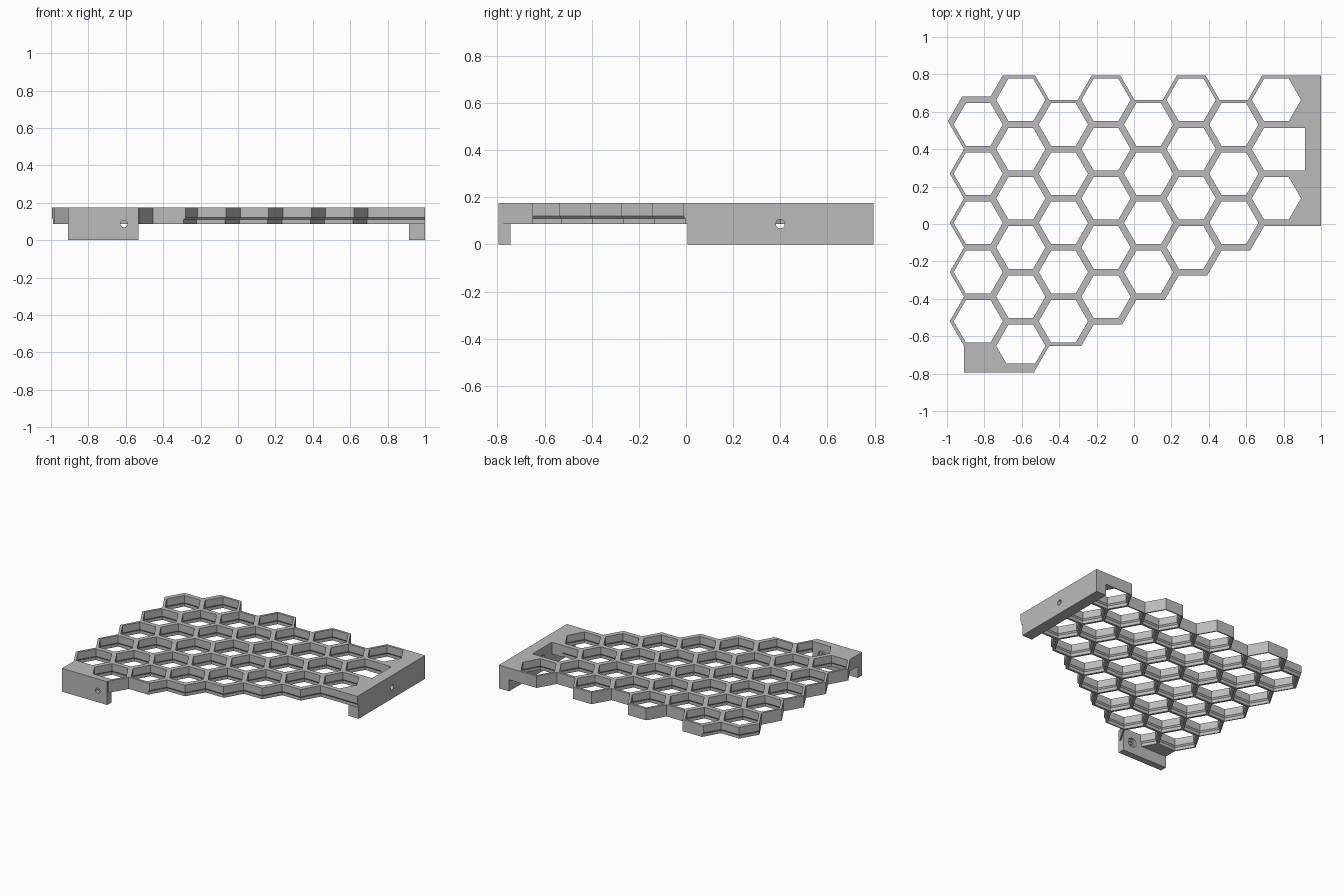
import bpy, bmesh, math
from mathutils import Vector, Matrix

if "Cube" in bpy.data.objects:
    bpy.data.objects.remove(bpy.data.objects["Cube"])

grey = bpy.data.materials.new("light grey")
grey.use_nodes = True
grey.diffuse_color = (0.5, 0.5, 0.5, 1)
grey.node_tree.nodes["Principled BSDF"].inputs["Base Color"].default_value = (0.5, 0.5, 0.5, 1)

PITCH = 0.263
HALF = PITCH / 2
RADIUS = HALF / math.cos(math.pi / 6)
TOP, LOW = 0.175, 0.087
# wall profile: height and hole apothem, wider below a small chamfer
PROFILE = [(TOP, 0.114), (0.12, 0.114), (0.11, 0.123), (LOW, 0.123)]
COUNTS = [5, 6, 5, 5, 4, 4, 3, 3]


def centre(col, row):
    return Vector((-0.833 + col * PITCH * math.cos(math.pi / 6),
                   (0.6635 if col % 2 else 0.532) - row * PITCH))


def polar(radius, degrees):
    a = math.radians(degrees)
    return Vector((radius * math.cos(a), radius * math.sin(a)))


def finish(name, bm):
    bmesh.ops.recalc_face_normals(bm, faces=bm.faces)
    mesh = bpy.data.meshes.new(name)
    bm.to_mesh(mesh)
    bm.free()
    mesh.materials.append(grey)
    ob = bpy.data.objects.new(name, mesh)
    bpy.context.collection.objects.link(ob)
    return ob


def prism(name, points, z0, z1):
    bm = bmesh.new()
    base = bm.faces.new([bm.verts.new((x, y, z0)) for x, y in points])
    top = bmesh.ops.extrude_face_region(bm, geom=[base])["geom"]
    bmesh.ops.translate(bm, vec=(0, 0, z1 - z0),
                        verts=[v for v in top if isinstance(v, bmesh.types.BMVert)])
    return finish(name, bm)


def box(name, x0, x1, y0, y1, z0, z1):
    return prism(name, [(x0, y0), (x1, y0), (x1, y1), (x0, y1)], z0, z1)


def drill(ob, position, axis, radius, depth):
    bm = bmesh.new()
    turn = Vector(axis).to_track_quat("Z", "Y").to_matrix().to_4x4()
    bmesh.ops.create_cone(bm, cap_ends=True, segments=32, radius1=radius, radius2=radius,
                          depth=depth, matrix=Matrix.Translation(position) @ turn)
    cutter = finish("drill_cutter", bm)
    cutter.hide_render = True
    mod = ob.modifiers.new("drill", "BOOLEAN")
    mod.operation, mod.solver, mod.object = "DIFFERENCE", "EXACT", cutter
    graph = bpy.context.evaluated_depsgraph_get()
    mesh = bpy.data.meshes.new_from_object(ob.evaluated_get(graph))
    ob.modifiers.clear()
    ob.data = mesh
    bpy.data.objects.remove(cutter)


# honeycomb: half-thickness wall pieces whose shared faces cancel out
comb = bmesh.new()
verts, faces = {}, {}


def vert(p, z):
    key = (round(p.x, 4), round(p.y, 4), round(z, 4))
    if key not in verts:
        verts[key] = comb.verts.new((p.x, p.y, z))
    return verts[key]


def face(corners):
    key = frozenset(corners)
    if key in faces:
        comb.faces.remove(faces.pop(key))
    else:
        faces[key] = comb.faces.new(corners)


def wall(a, b, offset_a, offset_b):
    loops = []
    for base, offset in ((a, offset_a), (b, offset_b)):
        loops.append([vert(base, LOW), vert(base, TOP)] +
                     [vert(offset(h), z) for z, h in PROFILE])
    n = len(loops[0])
    for i in range(n):
        j = (i + 1) % n
        face([loops[0][i], loops[0][j], loops[1][j], loops[1][i]])
    for loop in loops:
        face(loop)


def toward(origin, point):
    return lambda h: origin + (point - origin) * (h / HALF)


def mitre(origin, point):
    return lambda h: origin + (point - origin) * (2 - h / HALF)


cells = [(c, r) for c, count in enumerate(COUNTS) for r in range(count)]
# empty neighbours that are bordered by a full-thickness wall
borders = [centre(*i) for i in
           ((3, 5), (4, 4), (5, 4), (6, 3), (7, 3), (0, -1), (-1, 0))]


def bordered(point):
    return any((point - b).length < 0.01 for b in borders)


for cell in cells:
    c = centre(*cell)
    for k in range(6):
        if cell == (7, 1) and k in (0, 5):
            continue    # this cell opens into the rectangular notch
        a, b = (c + polar(RADIUS, 60 * i) for i in (k, k + 1))
        wall(a, b, toward(c, a), toward(c, b))
        before, beyond, after = (c + polar(PITCH, 30 + 60 * i) for i in (k - 1, k, k + 1))
        if bordered(beyond):
            wall(a, b,
                 mitre(c, a) if bordered(before) else toward(beyond, a),
                 mitre(c, b) if bordered(after) else toward(beyond, b))

# grooved wall continuing along the front of the end block
below = centre(7, 3)
start = below + polar(RADIUS, 60)
end = Vector((1.0, start.y))
wall(start, end, toward(below, start), lambda h: Vector((1.0, below.y + h)))
finish("honeycomb_grid", comb)

# end block pieces on both sides of the notch
LEG_X = 0.915
upper, middle, lower = (centre(7, r) for r in range(3))
hole_r = RADIUS * 0.114 / HALF
corner = lambda c, angle, r=RADIUS: tuple(c + polar(r, angle))
notch_top = corner(middle, 60, hole_r)
notch_low = corner(middle, -60, hole_r)
prism("end_block_back",
      [corner(upper, 60), (LEG_X, upper.y + HALF), (LEG_X, notch_top[1]), notch_top,
       corner(upper, -60), corner(upper, 0)], LOW, TOP)
prism("end_block_front",
      [corner(lower, 60), notch_low, (LEG_X, notch_low[1]), (LEG_X, start.y),
       corner(lower, -60), corner(lower, 0)], LOW, TOP)

# side mounting leg with counterbored screw hole
leg = box("side_leg", LEG_X, 1.0, start.y, upper.y + HALF, 0, TOP)
drill(leg, (0.95, 0.4, 0.087), (1, 0, 0), 0.019, 0.3)
drill(leg, (LEG_X, 0.4, 0.087), (1, 0, 0), 0.034, 0.04)

# front mounting tab, its screw hole and the corner fill behind it
tab = box("front_tab", -0.908, -0.531, -0.795, -0.745, 0, TOP)
drill(tab, (-0.61, -0.77, 0.087), (0, 1, 0), 0.019, 0.2)
drill(tab, (-0.61, -0.745, 0.087), (0, 1, 0), 0.034, 0.04)
last = centre(1, 5)
edge = corner(last, 180)
slope_x = edge[0] + (edge[1] + 0.745) / math.tan(math.pi / 3)
prism("corner_fill", [(-0.908, edge[1]), edge, (slope_x, -0.745), (-0.908, -0.745)], LOW, TOP)
